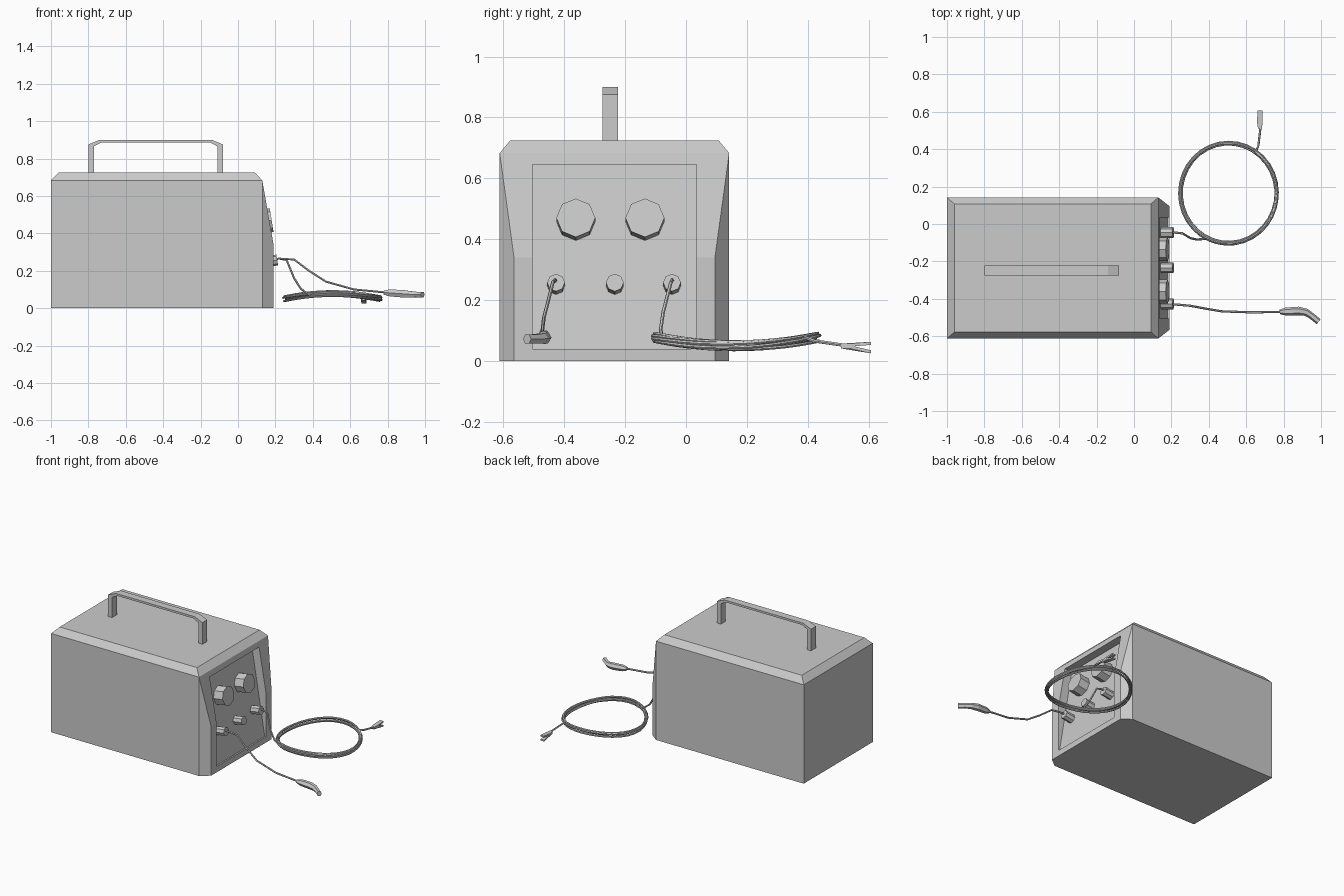
import bpy, bmesh, math
from mathutils import Vector

if "Cube" in bpy.data.objects:
    bpy.data.objects.remove(bpy.data.objects["Cube"])

YC = -0.235                      # centre plane of the case in y


def finish(name, bm):
    bmesh.ops.recalc_face_normals(bm, faces=bm.faces[:])
    me = bpy.data.meshes.new(name)
    bm.to_mesh(me)
    bm.free()
    ob = bpy.data.objects.new(name, me)
    bpy.context.collection.objects.link(ob)
    return ob


def hull(name, pts):
    bm = bmesh.new()
    for p in pts:
        bm.verts.new(p)
    res = bmesh.ops.convex_hull(bm, input=bm.verts[:])
    loose = [v for v in bm.verts if not v.link_faces]
    bmesh.ops.delete(bm, geom=loose, context='VERTS')
    bmesh.ops.dissolve_limit(bm, angle_limit=0.01, verts=bm.verts[:], edges=bm.edges[:])
    return finish(name, bm)


def prism(name, profile, y0, y1):
    # x-z profile extruded along y
    bm = bmesh.new()
    f = bm.faces.new([bm.verts.new((x, y0, z)) for x, z in profile])
    r = bmesh.ops.extrude_face_region(bm, geom=[f])
    vs = [g for g in r['geom'] if isinstance(g, bmesh.types.BMVert)]
    bmesh.ops.translate(bm, vec=(0, y1 - y0, 0), verts=vs)
    return finish(name, bm)


def tube(name, pts, r, radii=None, res=1):
    cu = bpy.data.curves.new(name, 'CURVE')
    cu.dimensions = '3D'
    cu.bevel_depth = r
    cu.bevel_resolution = res
    cu.use_fill_caps = True
    sp = cu.splines.new('POLY')
    sp.points.add(len(pts) - 1)
    for i, p in enumerate(pts):
        sp.points[i].co = (*p, 1)
        sp.points[i].radius = radii[i] if radii else 1
    sp.use_smooth = False
    ob = bpy.data.objects.new(name, cu)
    bpy.context.collection.objects.link(ob)
    bpy.ops.object.select_all(action='DESELECT')
    ob.select_set(True)
    bpy.context.view_layer.objects.active = ob
    bpy.ops.object.convert(target='MESH')
    return ob


# Case: bevelled top, chamfered and sloping control end
pts = []
for s in (-1, 1):
    out, inn, top = YC + s * 0.377, YC + s * 0.33, YC + s * 0.342
    pts += [(-1, out, 0), (-1, out, 0.683), (-0.96, top, 0.725), (0.09, top, 0.725),
            (0.13, out, 0), (0.13, out, 0.683), (0.19, inn, 0), (0.19, inn, 0.34),
            (0.147, inn, 0.585)]
case = hull("case", pts)

# Recess for the control panel
SLOPE = 0.165


def panel_x(z):
    return 0.18 - SLOPE * (z - 0.04)


cutter = prism("recess_cutter", [(panel_x(0.04), 0.04), (0.3, 0.04), (0.3, 0.645),
                                 (panel_x(0.645), 0.645)], -0.505, 0.035)
cutter.hide_render = True
cutter.hide_viewport = False
mod = case.modifiers.new("recess", 'BOOLEAN')
mod.operation = 'DIFFERENCE'
mod.solver = 'EXACT'
mod.object = cutter
bpy.context.view_layer.objects.active = case
bpy.ops.object.modifier_apply(modifier=mod.name)
bpy.data.objects.remove(cutter)

# Carry handle
prism("carry_handle",
      [(-0.80, 0.72), (-0.80, 0.875), (-0.74, 0.9), (-0.14, 0.9), (-0.08, 0.875), (-0.08, 0.72),
       (-0.11, 0.72), (-0.11, 0.865), (-0.15, 0.886), (-0.73, 0.886), (-0.77, 0.865),
       (-0.77, 0.72)], -0.275, -0.223)

# Dials and sockets standing square to the tilted panel
normal = Vector((1, 0, SLOPE)).normalized()


def stub(name, y, z, r, length):
    base = Vector((panel_x(z), y, z))
    tip = base + normal * length
    up = Vector((-normal.z, 0, normal.x))
    side = Vector((0, 1, 0))
    ring = [up * (r * math.cos(k * math.pi / 4)) + side * (r * math.sin(k * math.pi / 4))
            for k in range(8)]
    hull(name, [c + v for c in (base - normal * 0.005, tip) for v in ring])


for i, y in enumerate((-0.362, -0.135)):
    stub(f"dial_{i + 1}", y, 0.459, 0.064, 0.07)
for i, y in enumerate((-0.427, -0.234, -0.046)):
    stub(f"socket_{i + 1}", y, 0.247, 0.029, 0.065)

# Torch cable and bent torch
tube("torch_cable", [(0.18, -0.43, 0.26), (0.22, -0.43, 0.265), (0.30, -0.437, 0.26),
                     (0.38, -0.452, 0.20), (0.47, -0.467, 0.142), (0.62, -0.472, 0.10),
                     (0.80, -0.47, 0.083)], 0.006)
tube("torch", [(0.78, -0.47, 0.084), (0.81, -0.468, 0.082), (0.88, -0.465, 0.077),
               (0.92, -0.472, 0.074), (0.95, -0.492, 0.073), (0.987, -0.522, 0.072)],
     0.02, [0.6, 1.05, 1.15, 1.0, 0.85, 0.85])

# Ground cable: lead, wavy coil of several turns, tail
path = [(0.18, -0.046, 0.26), (0.22, -0.046, 0.265), (0.26, -0.05, 0.257),
        (0.30, -0.075, 0.16), (0.335, -0.083, 0.105)]
a0, turns, n = math.radians(243), 4 + 172 / 360, 144
for i in range(n + 1):
    t = i / n
    a = a0 + t * turns * math.tau
    q = t * math.tau * 1.25 + 0.5 * math.sin(a)
    r = 0.007 * math.cos(q)
    z = 0.064 - 0.014 * math.cos(2 * a) + 0.013 * math.sin(q)
    path.append((0.505 + (0.257 + r) * math.cos(a), 0.165 + (0.268 + r) * math.sin(a), z))
path += [(0.665, 0.42, 0.066), (0.678, 0.53, 0.05)]
tube("ground_cable", path, 0.006)

# Ground clamp: two splayed jaws
for name, z0, z1 in (("clamp_jaw_upper", 0.052, 0.058), ("clamp_jaw_lower", 0.046, 0.03)):
    hull(name, [(0.673 + s * w, y, z + h)
                for y, z, w in ((0.51, z0, 0.01), (0.54, z0, 0.015), (0.608, z1, 0.013))
                for s in (-1, 1) for h in (-0.005, 0.005)])
